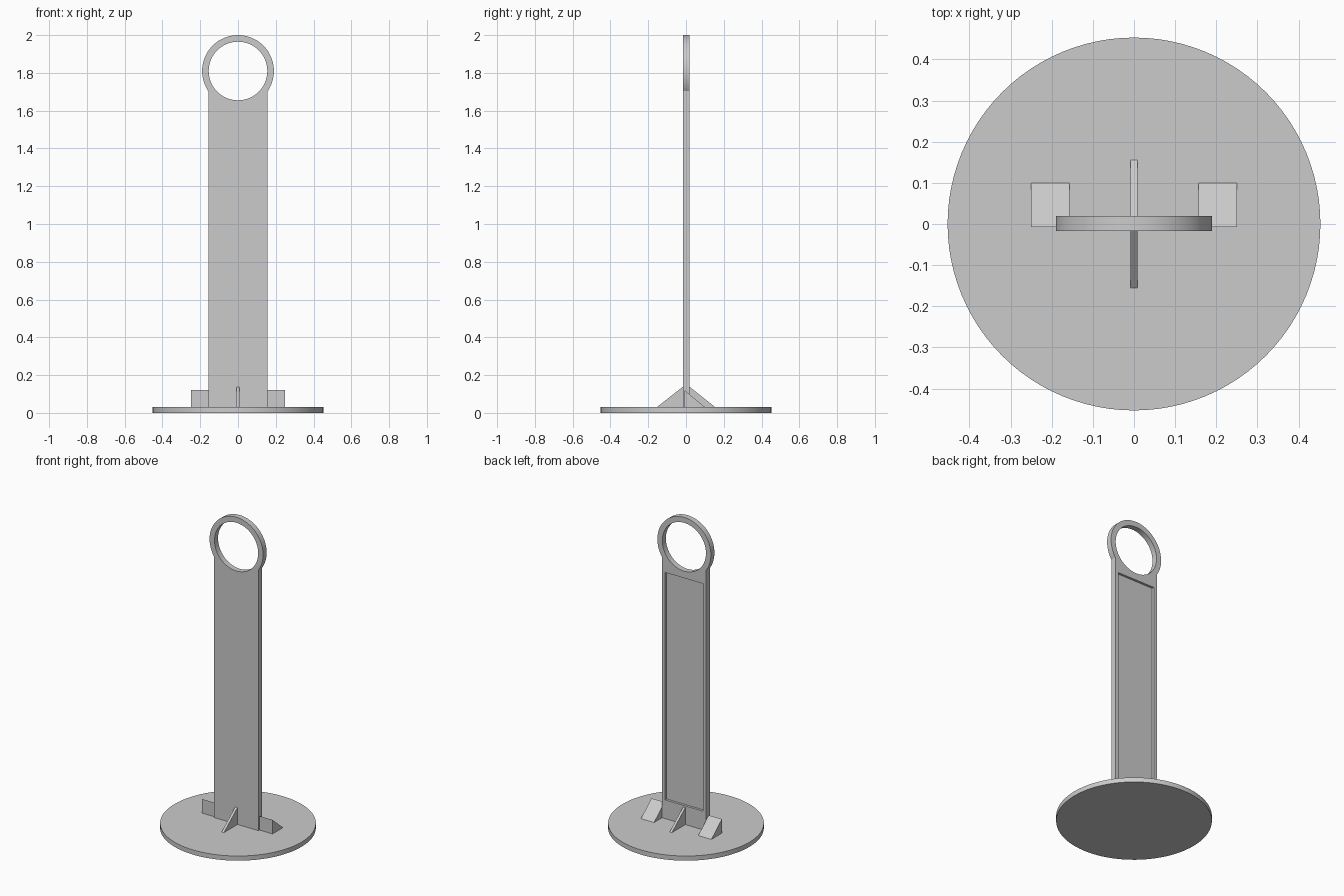
import bpy, bmesh, math
from mathutils import Matrix, Vector

cube = bpy.data.objects.get("Cube")
if cube:
    bpy.data.objects.remove(cube, do_unlink=True)

grey = bpy.data.materials.new("plain grey")
grey.use_nodes = True
GREY = (0.6, 0.6, 0.6, 1)
grey.diffuse_color = GREY
grey.node_tree.nodes["Principled BSDF"].inputs["Base Color"].default_value = GREY

BASE_R, BASE_H = 0.453, 0.03
FRONT, BACK = -0.017, 0.019
HALF_W = 0.157
RING_Z, RING_R, HOLE_R = 1.81, 0.19, 0.155


def add_prism(name, outline, depth):
    """Extrude a closed 3D outline along the depth vector."""
    bm = bmesh.new()
    face = bm.faces.new([bm.verts.new(p) for p in outline])
    moved = bmesh.ops.extrude_face_region(bm, geom=[face])["geom"]
    bmesh.ops.translate(bm, vec=Vector(depth),
                        verts=[g for g in moved if isinstance(g, bmesh.types.BMVert)])
    bmesh.ops.recalc_face_normals(bm, faces=bm.faces)
    mesh = bpy.data.meshes.new(name)
    bm.to_mesh(mesh)
    bm.free()
    mesh.materials.append(grey)
    obj = bpy.data.objects.new(name, mesh)
    bpy.context.collection.objects.link(obj)
    return obj


def circle(radius, n=96):
    return [(radius * math.cos(2 * math.pi * i / n),
             radius * math.sin(2 * math.pi * i / n)) for i in range(n)]


def select_only(obj):
    bpy.ops.object.select_all(action='DESELECT')
    obj.select_set(True)
    bpy.context.view_layer.objects.active = obj


def cut(obj, cutter):
    cutter.hide_render = True
    mod = obj.modifiers.new("cut", 'BOOLEAN')
    mod.operation, mod.solver, mod.object = 'DIFFERENCE', 'EXACT', cutter
    select_only(obj)
    bpy.ops.object.modifier_apply(modifier=mod.name)
    bpy.data.objects.remove(cutter, do_unlink=True)


def smooth(obj):
    select_only(obj)
    bpy.ops.object.shade_smooth_by_angle(angle=math.radians(20))


# Round base
base = add_prism("base_disc", [(x, y, 0) for x, y in circle(BASE_R)], (0, 0, BASE_H))
smooth(base)

# Upright with rounded head, drawn as one outline
start = -math.acos(HALF_W / RING_R)
sweep = math.pi - 2 * start
steps = 72
outline = [(-HALF_W, FRONT, BASE_H), (HALF_W, FRONT, BASE_H)]
for i in range(steps + 1):
    a = start + sweep * i / steps
    outline.append((RING_R * math.cos(a), FRONT, RING_Z + RING_R * math.sin(a)))
upright = add_prism("upright_plate", outline, (0, BACK - FRONT, 0))

# Round opening in the head
cut(upright, add_prism("hole_cutter",
                       [(x, -0.1, RING_Z + z) for x, z in circle(HOLE_R)], (0, 0.2, 0)))

# Shallow recessed panel on the back
w, low, high = HALF_W - 0.022, 0.15, 1.61
panel = [(-w, BACK - 0.015, low), (w, BACK - 0.015, low),
         (w, BACK - 0.015, high), (-w, BACK - 0.015, high)]
cut(upright, add_prism("panel_cutter", panel, (0, 0.1, 0)))
smooth(upright)

# Thin triangular gussets, front and back
for name, side, face in (("front_gusset", -1, FRONT), ("back_gusset", 1, BACK)):
    add_prism(name, [(-0.008, face, BASE_H), (-0.008, side * 0.155, BASE_H),
                     (-0.008, face, 0.138)], (0.016, 0, 0))

# Wedge blocks beside the upright
for name, x in (("left_wedge", HALF_W), ("right_wedge", -0.25)):
    add_prism(name, [(x, -0.007, BASE_H), (x, 0.1, BASE_H), (x, -0.007, 0.12)],
              (0.25 - HALF_W, 0, 0))
